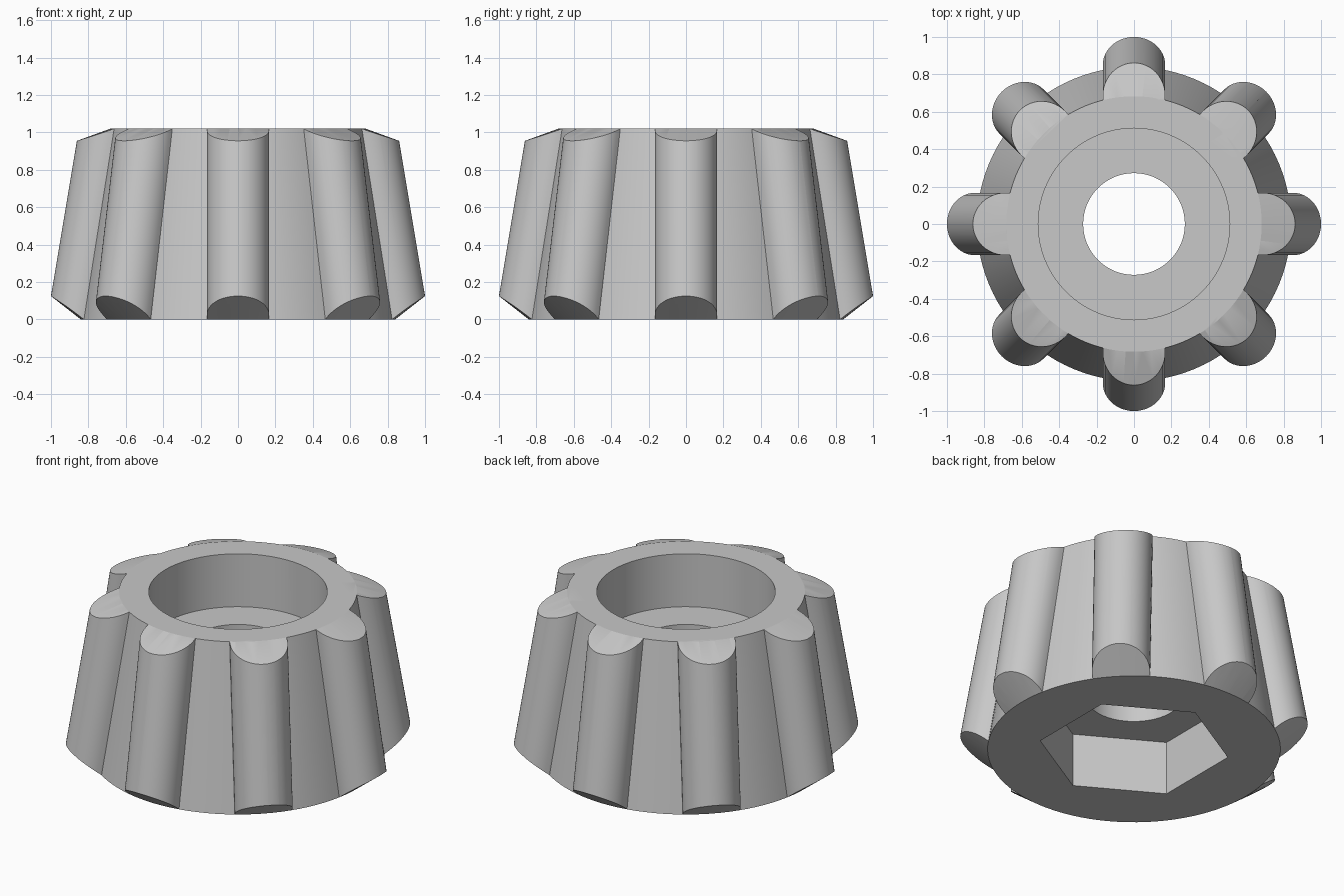
import bpy, bmesh, math
from mathutils import Matrix

cube = bpy.data.objects.get("Cube")
if cube:
    bpy.data.objects.remove(cube)

HEIGHT = 1.02
RIBS = 8

grey = bpy.data.materials.new("light grey")
grey.use_nodes = True
grey.diffuse_color = (0.58, 0.58, 0.58, 1)
grey.node_tree.nodes["Principled BSDF"].inputs["Base Color"].default_value = grey.diffuse_color


def make_object(name, bm):
    bmesh.ops.recalc_face_normals(bm, faces=bm.faces)
    mesh = bpy.data.meshes.new(name)
    bm.to_mesh(mesh)
    bm.free()
    mesh.materials.append(grey)
    obj = bpy.data.objects.new(name, mesh)
    bpy.context.collection.objects.link(obj)
    return obj


def add_frustum(bm, r_low, r_high, z_low, z_high, sides, turn=0.0):
    place = Matrix.Translation((0, 0, (z_low + z_high) / 2)) @ Matrix.Rotation(turn, 4, "Z")
    return bmesh.ops.create_cone(bm, cap_ends=True, segments=sides, radius1=r_low,
                                 radius2=r_high, depth=z_high - z_low, matrix=place)["verts"]


def frustum(name, *args):
    bm = bmesh.new()
    add_frustum(bm, *args)
    return make_object(name, bm)


def lathe(name, profile, sides):
    # closed solid from (radius, height) points, with flat caps
    bm = bmesh.new()
    rings = [[bm.verts.new((r * math.cos(math.tau * i / sides),
                            r * math.sin(math.tau * i / sides), z))
              for i in range(sides)] for r, z in profile]
    for low, high in zip(rings, rings[1:]):
        for i in range(sides):
            j = (i + 1) % sides
            bm.faces.new((low[i], low[j], high[j], high[i]))
    bm.faces.new(rings[0])
    bm.faces.new(rings[-1])
    return make_object(name, bm)


def combine(target, tool, operation):
    tool.hide_render = True
    mod = target.modifiers.new(operation.lower(), "BOOLEAN")
    mod.operation = operation
    mod.solver = "EXACT"
    mod.object = tool
    bpy.context.view_layer.objects.active = target
    bpy.ops.object.modifier_apply(modifier=mod.name)
    bpy.data.objects.remove(tool)


# Leaning round ribs around the body
bm = bmesh.new()
for i in range(RIBS):
    verts = add_frustum(bm, 0.167, 0.167, -0.1, 1.15, 48)
    for v in verts:
        v.co.x += 0.854 - 0.167 * v.co.z
    bmesh.ops.rotate(bm, verts=verts, cent=(0, 0, 0),
                     matrix=Matrix.Rotation(math.tau * i / RIBS, 3, "Z"))
ribs = make_object("ribs", bm)

# Conical chamfers trim both ends of the ribs
envelope = lathe("rib_envelope", [(0.84, 0), (1.1, 0.203), (1.1, 0.869), (0.683, HEIGHT)], 96)
combine(ribs, envelope, "INTERSECT")

# Tapered body with the ribs fused on
body = frustum("ribbed_body", 0.84, 0.683, 0, HEIGHT, 96)
combine(body, ribs, "UNION")

# Through hole, wide top bore and hexagonal socket underneath
combine(body, frustum("through_hole", 0.272, 0.272, -0.2, 1.2, 64), "DIFFERENCE")
combine(body, frustum("top_bore", 0.512, 0.512, 0.685, 1.2, 96), "DIFFERENCE")
combine(body, frustum("hex_socket", 0.546, 0.546, -0.2, 0.34, 6, 0.0), "DIFFERENCE")

# Smooth round surfaces, crisp edges
bpy.ops.object.select_all(action="DESELECT")
body.select_set(True)
bpy.context.view_layer.objects.active = body
bpy.ops.object.shade_smooth_by_angle(angle=math.radians(30))
